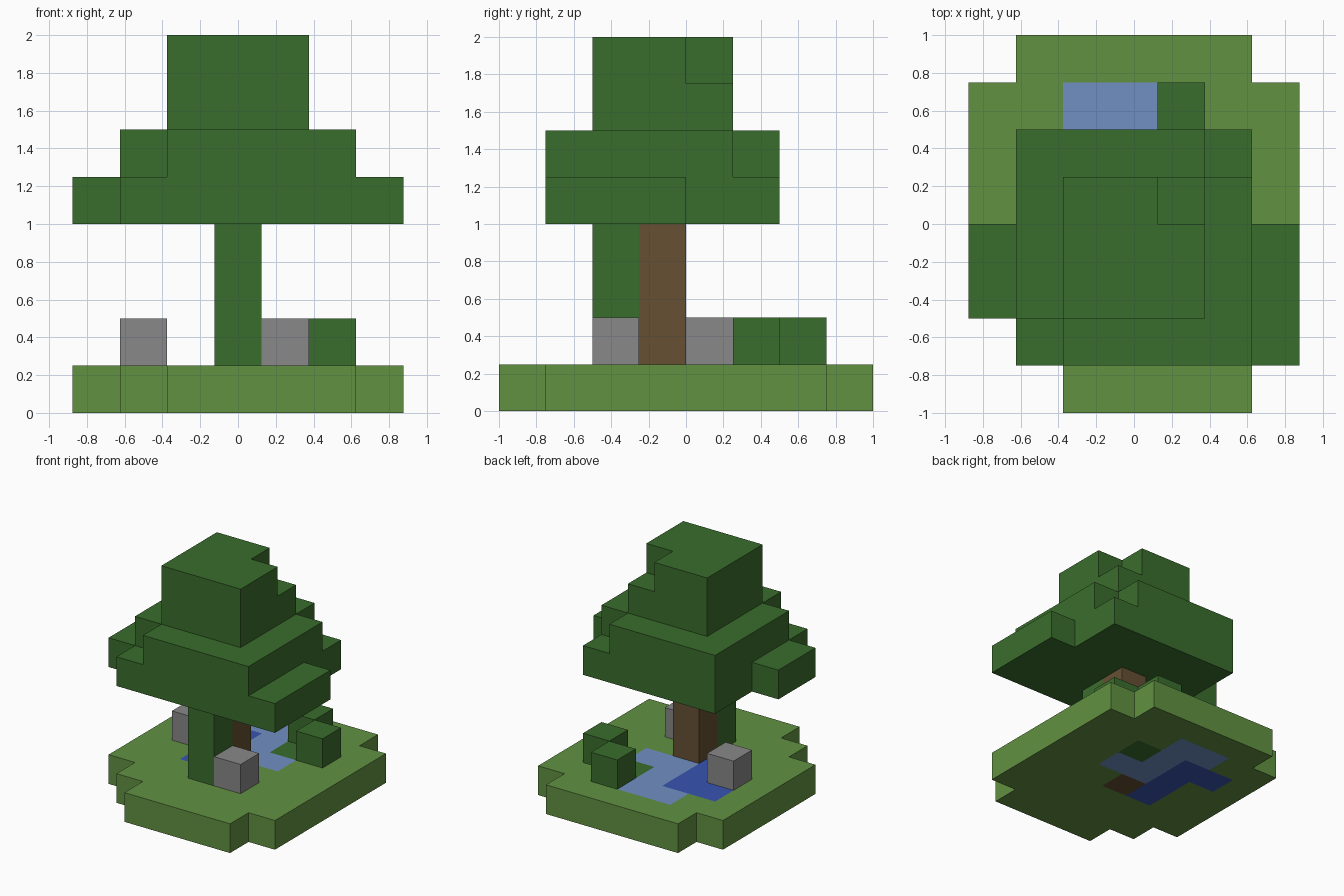
import bpy
import bmesh

CELL = 0.25
ORIGIN = (-0.875, -1.0)

if "Cube" in bpy.data.objects:
    bpy.data.objects.remove(bpy.data.objects["Cube"], do_unlink=True)


def material(name, hex_code):
    """Flat colour from an sRGB hex code, stored as linear values."""
    srgb = [int(hex_code[i:i + 2], 16) / 255 for i in (0, 2, 4)]
    rgba = [c / 12.92 if c < 0.04 else ((c + 0.055) / 1.055) ** 2.4 for c in srgb] + [1.0]
    mat = bpy.data.materials.new(name)
    mat.use_nodes = True
    mat.diffuse_color = rgba
    bsdf = next(n for n in mat.node_tree.nodes if n.type == 'BSDF_PRINCIPLED')
    bsdf.inputs["Base Color"].default_value = rgba
    bsdf.inputs["Roughness"].default_value = 0.9
    return mat


def cells(*rects):
    """Grid cells covered by rectangles (x0, y0, x1, y1)."""
    return {(i, j) for x0, y0, x1, y1 in rects
            for i in range(x0, x1) for j in range(y0, y1)}


def slab(name, area, z0, z1, mat, joined=frozenset()):
    """Extruded block of cells; no walls towards cells in joined."""
    bm = bmesh.new()

    def face(*points):
        bm.faces.new([bm.verts.new((ORIGIN[0] + x * CELL, ORIGIN[1] + y * CELL, z * CELL))
                      for x, y, z in points])

    for i, j in area:
        ring = [(i, j), (i + 1, j), (i + 1, j + 1), (i, j + 1)]
        face(*[(x, y, z1) for x, y in ring])
        face(*[(x, y, z0) for x, y in reversed(ring)])
        for k, (dx, dy) in enumerate([(0, -1), (1, 0), (0, 1), (-1, 0)]):
            if (i + dx, j + dy) not in area | joined:
                a, b = ring[k], ring[(k + 1) % 4]
                face((*a, z0), (*b, z0), (*b, z1), (*a, z1))
    bmesh.ops.remove_doubles(bm, verts=bm.verts[:], dist=0.001)
    mesh = bpy.data.meshes.new(name)
    bm.to_mesh(mesh)
    bm.free()
    mesh.materials.append(mat)
    obj = bpy.data.objects.new(name, mesh)
    bpy.context.collection.objects.link(obj)
    return obj


grass = material("grass green", "629142")
leaf = material("leaf green", "3A6D2C")
bark = material("bark brown", "665033")
stone = material("stone grey", "888888")
shallow = material("shallow water blue", "7190C2")
deep = material("deep water blue", "3755B2")

# Ground with pond, moss and trunk set into it
island = cells((2, 0, 6, 1), (1, 1, 7, 2), (0, 2, 7, 7), (1, 7, 6, 8))
shallow_area = cells((3, 4, 5, 5), (3, 5, 4, 7), (2, 6, 3, 7))
deep_area = cells((2, 3, 3, 6), (1, 5, 2, 6))
moss_area = cells((4, 5, 5, 6))
trunk_area = cells((3, 3, 4, 4))
inlays = shallow_area | deep_area | moss_area | trunk_area
slab("ground", island - inlays, 0, 1, grass, inlays)
slab("shallow_water", shallow_area, 0, 1, shallow, island)
slab("deep_water", deep_area, 0, 1, deep, island)
slab("moss_patch", moss_area, 0, 1, leaf, island)

# Trunk and the leafy vine column in front of it
slab("trunk", trunk_area, 0, 4, bark)
slab("vine_column", cells((3, 2, 4, 3)), 1, 4, leaf)

# Rocks and bushes
for name, x, y, mat in [("front_rock", 4, 2, stone), ("side_rock", 1, 4, stone),
                        ("back_bush", 4, 6, leaf), ("side_bush", 5, 5, leaf)]:
    slab(name, cells((x, y, x + 1, y + 1)), 1, 2, mat)

# Canopy layers from bottom to top
canopy = [
    cells((1, 1, 7, 2), (0, 2, 7, 4), (1, 4, 6, 6)),
    cells((2, 1, 6, 2), (1, 2, 6, 5), (1, 5, 5, 6)),
    cells((2, 2, 5, 5)),
    cells((2, 2, 5, 4), (2, 4, 4, 5)),
]
for level, area in enumerate(canopy):
    slab(f"canopy_layer_{level + 1}", area, 4 + level, 5 + level, leaf)
